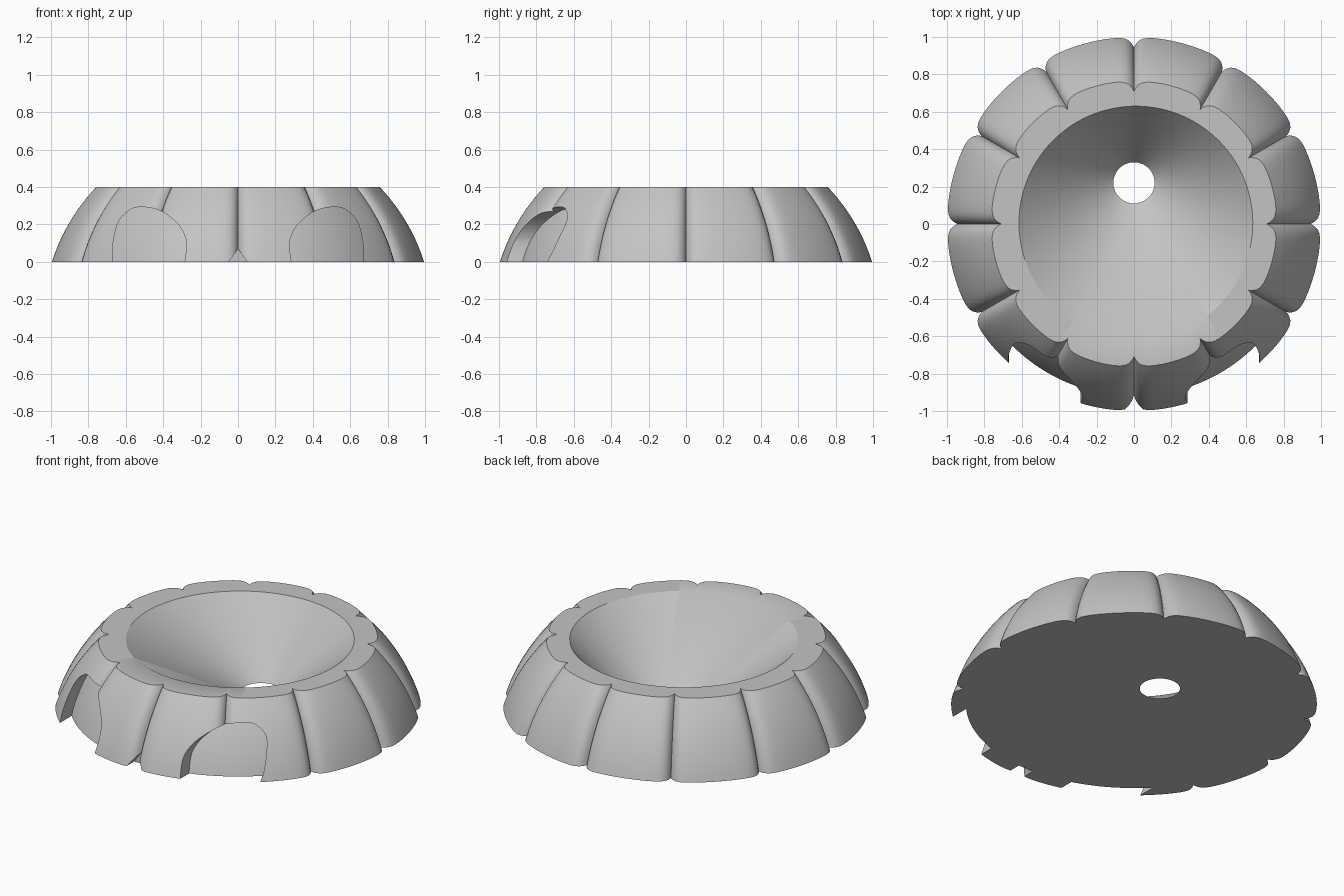
import bpy, bmesh, math
from mathutils import Vector

old = bpy.data.objects.get("Cube")
if old:
    bpy.data.objects.remove(old, do_unlink=True)

HEIGHT = 0.4
STEPS = 14          # height rings on the dome
GROOVES = 12


def material(name, colour):
    m = bpy.data.materials.new(name)
    m.use_nodes = True
    m.diffuse_color = colour
    m.node_tree.nodes["Principled BSDF"].inputs["Base Color"].default_value = colour
    return m


def dome_radius(z):
    drop = 0.319    # sphere centre below the base
    return math.sqrt(max(1 + drop ** 2 - (z + drop) ** 2, 0))


def make_object(name, bm):
    bmesh.ops.recalc_face_normals(bm, faces=bm.faces)
    mesh = bpy.data.meshes.new(name)
    bm.to_mesh(mesh)
    bm.free()
    obj = bpy.data.objects.new(name, mesh)
    bpy.context.collection.objects.link(obj)
    return obj


def bridge(bm, a, b):
    n = len(a)
    for i in range(n):
        j = (i + 1) % n
        bm.faces.new((a[i], a[j], b[j], b[i]))


def prism(name, outline, y0, y1):
    """Front-view outline (x, z) extruded along y."""
    bm = bmesh.new()
    near = [bm.verts.new((x, y0, z)) for x, z in outline]
    far = [bm.verts.new((x, y1, z)) for x, z in outline]
    bridge(bm, near, far)
    bm.faces.new(near)
    bm.faces.new(far)
    return make_object(name, bm)


def cut(target, cutter):
    mod = target.modifiers.new("cut", "BOOLEAN")
    mod.operation = "DIFFERENCE"
    mod.solver = "EXACT"
    mod.object = cutter
    bpy.context.view_layer.objects.active = target
    bpy.ops.object.modifier_apply(modifier=mod.name)
    bpy.data.objects.remove(cutter, do_unlink=True)


# Angles: dense around each groove, sparse across each lobe
half = math.pi / GROOVES
offsets = [half * (k / 9) ** 2 for k in range(10)]
spread = [-o for o in reversed(offsets[1:-1])] + offsets
angles = [g * 2 * half + o for g in range(GROOVES) for o in spread]


def grooved_ring(bm, z):
    ring = []
    for i, a in enumerate(angles):
        t = abs(spread[i % len(spread)]) * dome_radius(z)
        r = dome_radius(z) - 0.058 * math.exp(-t / 0.024)
        ring.append(bm.verts.new((r * math.cos(a), r * math.sin(a), z)))
    return ring


def plain_ring(bm, cx, cy, r, z):
    return [bm.verts.new((cx + r * math.cos(a), cy + r * math.sin(a), z)) for a in angles]


# Ribbed ring body with a slanted conical bowl and drain hole
bm = bmesh.new()
rings = [grooved_ring(bm, HEIGHT * k / STEPS) for k in range(STEPS + 1)]
rings.append(plain_ring(bm, 0.01, 0.005, 0.625, HEIGHT))
rings.append(plain_ring(bm, 0, 0.22, 0.11, 0))
for k, ring in enumerate(rings):
    bridge(bm, ring, rings[(k + 1) % len(rings)])
body = make_object("ribbed_bowl", bm)


def smooth_outline(points, sub=5):
    """Catmull-Rom curve through the points."""
    pts = [Vector(p) for p in points]
    ext = [2 * pts[0] - pts[1]] + pts + [2 * pts[-1] - pts[-2]]
    out = []
    for a, b, c, d in zip(ext, ext[1:], ext[2:], ext[3:]):
        for s in range(sub):
            t = s / sub
            out.append(0.5 * (2 * b + (c - a) * t + (2 * a - 5 * b + 4 * c - d) * t ** 2
                              + (3 * b - a - 3 * c + d) * t ** 3))
    return [tuple(p) for p in out + [pts[-1]]]


# Two rounded sockets with a floor following the dome
socket = [(0.66, -0.06), (0.672, 0.06), (0.645, 0.2), (0.595, 0.265), (0.53, 0.293),
          (0.42, 0.275), (0.33, 0.21), (0.285, 0.14), (0.277, 0.07), (0.295, -0.06)]
for side in (1, -1):
    outline = [(side * x, z) for x, z in smooth_outline(socket)]
    cutter = prism("socket_cutter", outline, -1.2, -0.3)
    bm = bmesh.new()
    levels = [-0.1 + 0.6 * k / 20 for k in range(21)]
    core = []
    for z in levels:
        r = dome_radius(z) - 0.08
        core.append([bm.verts.new((r * math.cos(i * math.pi / 64), r * math.sin(i * math.pi / 64), z))
                     for i in range(128)])
    for low, high in zip(core, core[1:]):
        bridge(bm, low, high)
    bm.faces.new(core[0])
    bm.faces.new(core[-1])
    cut(cutter, make_object("socket_floor_cutter", bm))
    cut(body, cutter)

# Small triangular notch at the front
cut(body, prism("notch_cutter", [(-0.064, -0.02), (0.064, -0.02), (0, 0.07)], -1.2, -0.92))

body.data.materials.clear()
body.data.materials.append(material("plain_grey", (0.55, 0.55, 0.55, 1)))
for p in body.data.polygons:
    p.material_index = 0

bpy.ops.object.select_all(action="DESELECT")
body.select_set(True)
bpy.context.view_layer.objects.active = body
bpy.ops.object.shade_smooth_by_angle(angle=math.radians(30))
